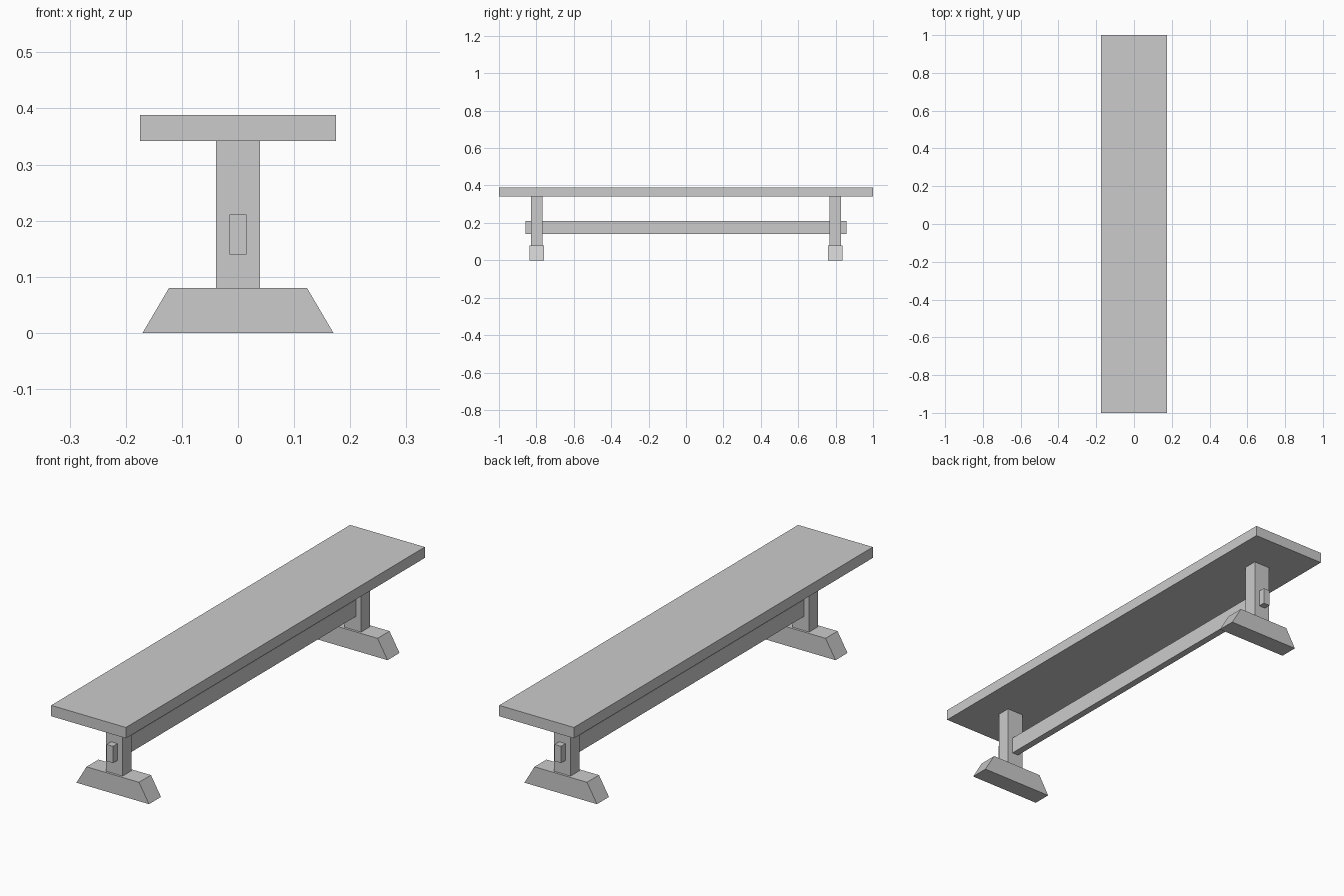
import bpy
import bmesh

cube = bpy.data.objects.get("Cube")
if cube:
    bpy.data.objects.remove(cube, do_unlink=True)

# Single plain grey
grey = bpy.data.materials.new("plain_grey")
grey.use_nodes = True
colour = (0.6, 0.6, 0.6, 1.0)
grey.diffuse_color = colour
grey.node_tree.nodes["Principled BSDF"].inputs["Base Color"].default_value = colour


def block(name, half_x, length_y, z_low, z_high, y=0.0, top_half_x=None):
    """Box centred on x; its top can be narrower than its base."""
    bm = bmesh.new()
    bmesh.ops.create_cube(bm, size=1.0)
    for v in bm.verts:
        is_top = v.co.z > 0
        half = top_half_x if is_top and top_half_x else half_x
        v.co.x = half if v.co.x > 0 else -half
        v.co.y *= length_y
        v.co.z = z_high if is_top else z_low
    mesh = bpy.data.meshes.new(name)
    bm.to_mesh(mesh)
    bm.free()
    mesh.materials.append(grey)
    obj = bpy.data.objects.new(name, mesh)
    obj.location.y = y
    bpy.context.collection.objects.link(obj)
    return obj


# Seat plank and the long rail whose ends pass through the legs
block("seat", 0.175, 2.0, 0.342, 0.388)
block("stretcher_rail", 0.015, 1.715, 0.14, 0.211)

# Upright leg and sloped foot at each end
for side, y in (("front", -0.798), ("back", 0.798)):
    block(side + "_leg", 0.039, 0.06, 0.08, 0.342, y)
    block(side + "_foot", 0.17, 0.08, 0.0, 0.08, y, top_half_x=0.123)
